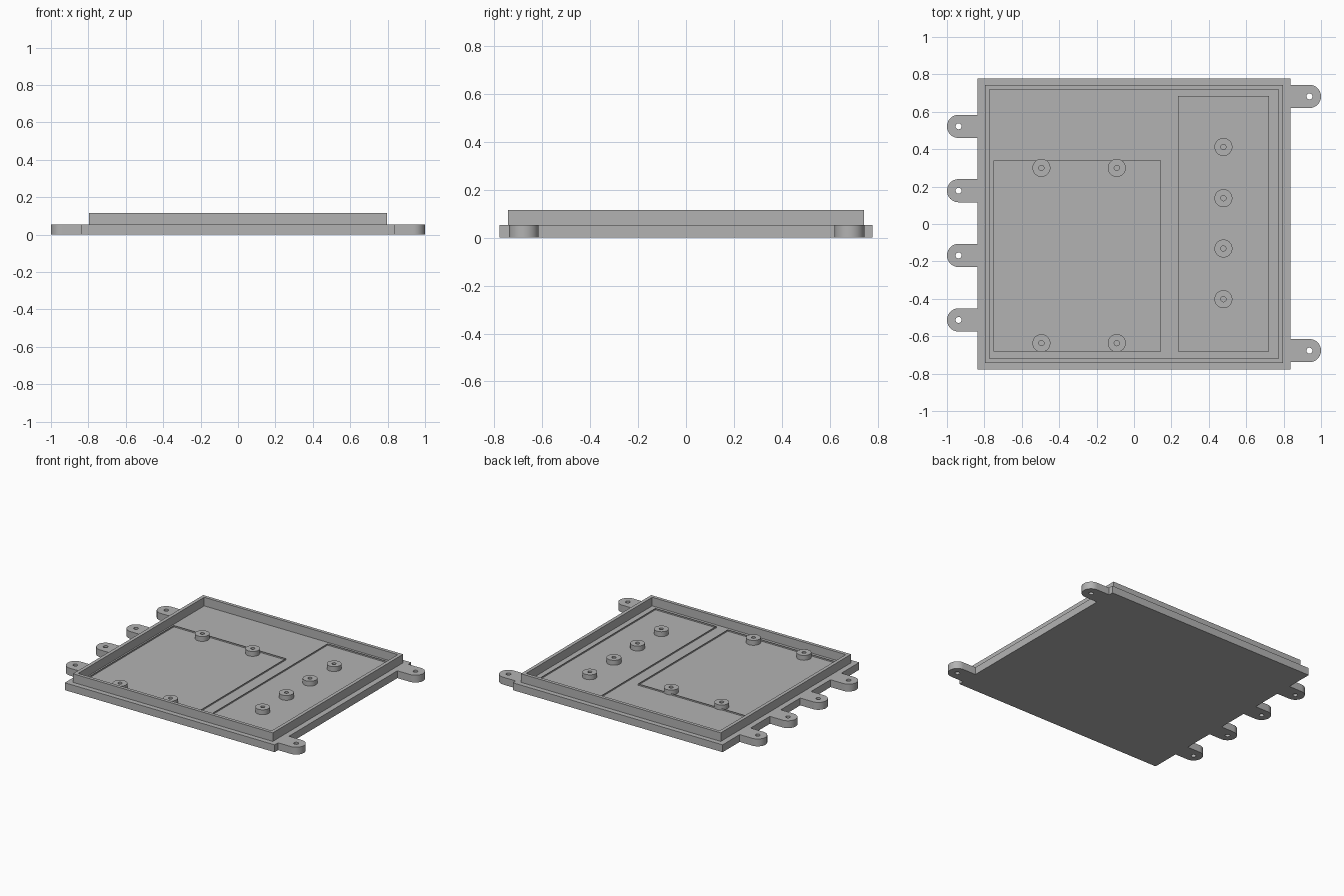
import bpy, bmesh
from math import pi, sin, cos, radians

if "Cube" in bpy.data.objects:
    bpy.data.objects.remove(bpy.data.objects["Cube"], do_unlink=True)

grey = bpy.data.materials.new("plain grey")
grey.use_nodes = True
grey.diffuse_color = (0.45, 0.45, 0.45, 1)
grey.node_tree.nodes["Principled BSDF"].inputs["Base Color"].default_value = (0.45, 0.45, 0.45, 1)


def rect(x0, x1, y0, y1):
    return [(x0, y0), (x1, y0), (x1, y1), (x0, y1)]


def arc(cx, cy, r, start, end, n):
    return [(cx + r * cos(start + (end - start) * i / n),
             cy + r * sin(start + (end - start) * i / n)) for i in range(n + 1)]


def circle(cx, cy, r, n=32):
    return arc(cx, cy, r, 0, 2 * pi, n)[:-1]


def slab(name, loops, z0, z1):
    """Extrude flat loops from z0 to z1; inner loops become holes."""
    curve = bpy.data.curves.new(name, "CURVE")
    curve.dimensions = "2D"
    curve.fill_mode = "BOTH"
    curve.extrude = (z1 - z0) / 2
    for loop in loops:
        spline = curve.splines.new("POLY")
        spline.points.add(len(loop) - 1)
        for point, (x, y) in zip(spline.points, loop):
            point.co = (x, y, 0, 1)
        spline.use_cyclic_u = True
    helper = bpy.data.objects.new(name + " outline", curve)
    bpy.context.collection.objects.link(helper)
    bpy.context.view_layer.update()
    mesh = bpy.data.meshes.new_from_object(
        helper.evaluated_get(bpy.context.evaluated_depsgraph_get()))
    bpy.data.objects.remove(helper)
    bpy.data.curves.remove(curve)

    # Weld caps to sides and sit the slab at its height
    bm = bmesh.new()
    bm.from_mesh(mesh)
    bmesh.ops.remove_doubles(bm, verts=bm.verts, dist=0.0001)
    bmesh.ops.translate(bm, verts=bm.verts, vec=(0, 0, (z0 + z1) / 2))
    bmesh.ops.recalc_face_normals(bm, faces=bm.faces)
    bm.to_mesh(mesh)
    bm.free()
    mesh.name = name
    mesh.materials.clear()
    mesh.materials.append(grey)
    obj = bpy.data.objects.new(name, mesh)
    bpy.context.collection.objects.link(obj)
    bpy.ops.object.select_all(action="DESELECT")
    obj.select_set(True)
    bpy.context.view_layer.objects.active = obj
    bpy.ops.object.shade_smooth_by_angle(angle=radians(35))
    return obj


HX, HY = 0.837, 0.778      # half size of the base plate
FLOOR, RIM = 0.053, 0.115  # heights
TAB_X, TAB_R = 0.938, 0.062
left_tabs = [-0.677, 0.682]
right_tabs = [0.522, 0.178, -0.168, -0.513]

# Base plate with rounded mounting tabs on both sides
outline = [(-HX, -HY), (HX, -HY)]
for y in left_tabs:
    outline += [(HX, y - TAB_R), *arc(TAB_X, y, TAB_R, -pi / 2, pi / 2, 20), (HX, y + TAB_R)]
outline += [(HX, HY), (-HX, HY)]
for y in right_tabs:
    outline += [(-HX, y + TAB_R), *arc(-TAB_X, y, TAB_R, pi / 2, 3 * pi / 2, 20), (-HX, y - TAB_R)]
holes = [circle(TAB_X, y, 0.016, 20) for y in left_tabs]
holes += [circle(-TAB_X, y, 0.016, 20) for y in right_tabs]
slab("base_plate", [outline] + holes, 0, FLOOR)

# Raised rim
slab("rim_wall", [rect(-0.797, 0.797, -0.742, 0.742),
                  rect(-0.772, 0.772, -0.718, 0.718)], FLOOR - 0.002, RIM)

# Hollow standoffs
spots = [(x, y) for x in (-0.495, -0.092) for y in (0.3, -0.637)]
spots += [(0.478, y) for y in (0.412, 0.138, -0.131, -0.402)]
for i, (x, y) in enumerate(spots):
    slab(f"standoff_{i + 1}", [circle(x, y, 0.048), circle(x, y, 0.014, 20)],
         FLOOR - 0.002, 0.088)

# Hair-thin outlines of the two board areas on the floor
T = 0.002
for name, (x0, x1, y0, y1) in {"wide_board_outline": (-0.75, 0.145, -0.682, 0.34),
                               "narrow_board_outline": (0.235, 0.722, -0.682, 0.685)}.items():
    slab(name, [rect(x0, x1, y0, y1), rect(x0 + T, x1 - T, y0 + T, y1 - T)],
         FLOOR - 0.002, FLOOR + 0.01)
